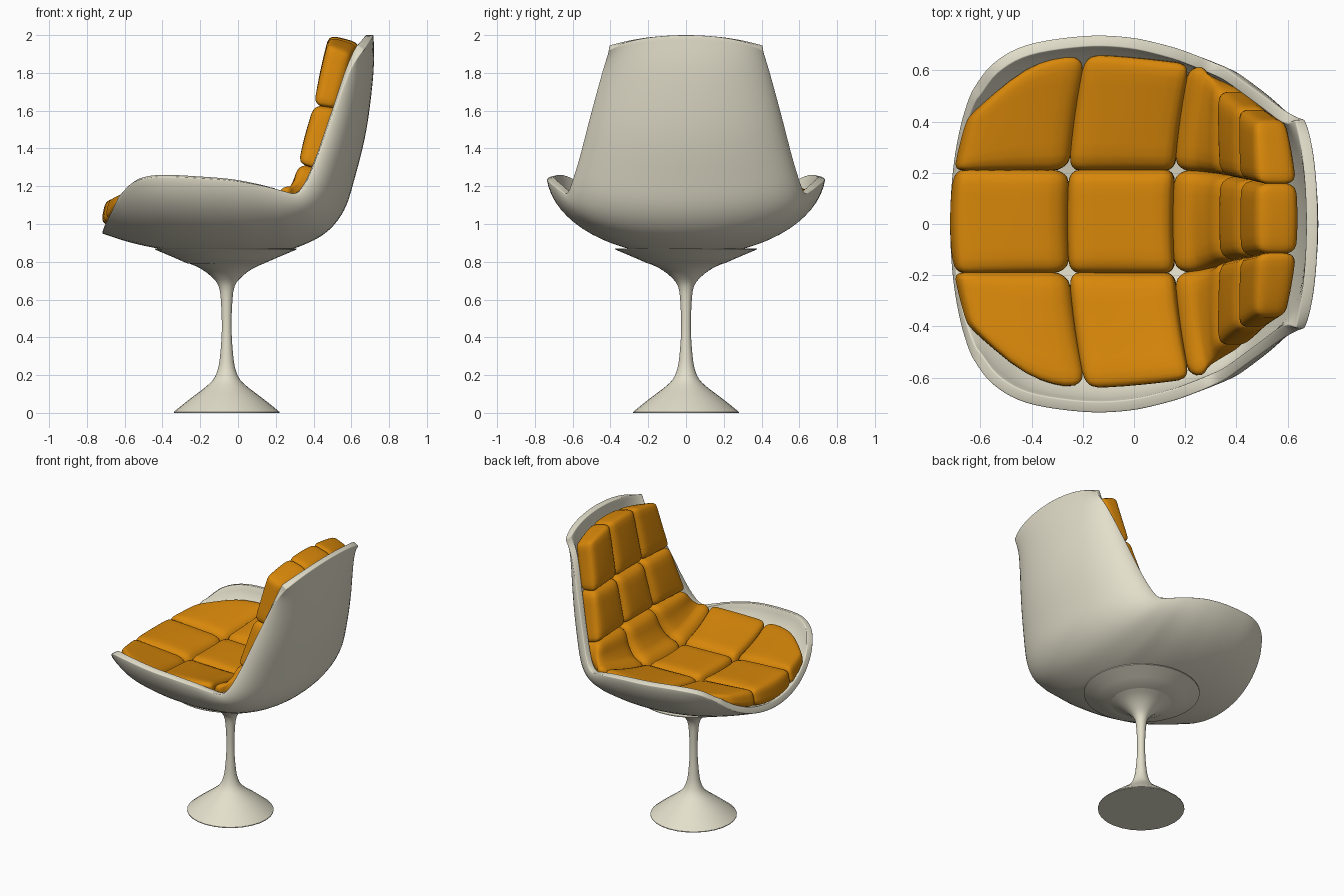
import bpy, bmesh, math
from mathutils import Vector

if "Cube" in bpy.data.objects:
    bpy.data.objects.remove(bpy.data.objects["Cube"], do_unlink=True)


def material(name, rgb):
    mat = bpy.data.materials.new(name)
    mat.use_nodes = True
    colour = (*rgb, 1)
    mat.diffuse_color = colour
    mat.node_tree.nodes["Principled BSDF"].inputs["Base Color"].default_value = colour
    return mat


cream = material("cream shell", (.77, .74, .60))
orange = material("orange fabric", (.69, .245, .003))


def finish(name, bm, mat, angle=180):
    mesh = bpy.data.meshes.new(name)
    bm.to_mesh(mesh)
    bm.free()
    mesh.materials.append(mat)
    obj = bpy.data.objects.new(name, mesh)
    bpy.context.collection.objects.link(obj)
    bpy.ops.object.select_all(action='DESELECT')
    obj.select_set(True)
    bpy.context.view_layer.objects.active = obj
    bpy.ops.object.shade_smooth_by_angle(angle=math.radians(angle))
    return obj


def spline(rows, s):
    """Smooth interpolation through a list of stations."""
    i = max(0, min(int(s), len(rows) - 2))
    f = s - i
    last = len(rows) - 1
    p, q, r, t = (rows[max(0, min(k, last))] for k in range(i - 1, i + 3))
    return [b + f / 2 * (c - a + f * (2*a - 5*b + 4*c - d + f * (3*(b - c) + d - a)))
            for a, b, c, d in zip(p, q, r, t)]


def grid_faces(bm, rows, closed=False):
    for a, b in zip(rows, rows[1:]):
        n = len(a)
        for j in range(n if closed else n - 1):
            k = (j + 1) % n
            bm.faces.new((a[j], b[j], b[k], a[k]))


# Shell: stations from front lip to top of back
# (spine x, spine z, rim x, rim y, rim z, sweep of the cross-section arc)
shell_stations = [
    (-.72, .95, -.635, .52, 1.14, .6),
    (-.58, .905, -.555, .625, 1.22, .8),
    (-.42, .87, -.42, .70, 1.25, .92),
    (-.20, .84, -.20, .735, 1.242, .94),
    (.02, .83, -.02, .73, 1.228, .95),
    (.18, .845, .14, .695, 1.2, .97),
    (.31, .875, .24, .66, 1.175, 1),
    (.46, .95, .31, .63, 1.165, 1),
    (.56, 1.07, .36, .605, 1.22, 1),
    (.62, 1.25, .42, .562, 1.36, 1),
    (.68, 1.5, .50, .505, 1.58, .97),
    (.717, 1.8, .595, .44, 1.82, .88),
    (.718, 2.0, .668, .407, 1.92, .78),
]
bm = bmesh.new()
rows = []
steps, half = 60, 16
for i in range(steps + 1):
    cx, cz, rx, ry, rz, sweep = spline(shell_stations,
                                       i / steps * (len(shell_stations) - 1))
    sweep *= math.pi / 2
    row = []
    for j in range(-half, half + 1):
        ang = j / half * sweep
        lift = (1 - math.cos(ang)) / (1 - math.cos(sweep))
        row.append(bm.verts.new((cx + (rx - cx) * lift,
                                 ry * math.sin(ang) / math.sin(sweep),
                                 cz + (rz - cz) * lift)))
    rows.append(row)
grid_faces(bm, rows)
shell = finish("seat_shell", bm, cream)
solid = shell.modifiers.new("thickness", 'SOLIDIFY')
solid.thickness = .045
solid.offset = 1
bevel = shell.modifiers.new("rounded_rim", 'BEVEL')
bevel.width = .016
bevel.segments = 3
bevel.limit_method = 'ANGLE'
bevel.angle_limit = math.radians(50)


# Pedestal and mounting flange: turned profiles (radius, height)
def lathe(name, profile, sides, centre_x):
    bm = bmesh.new()
    rows = []
    for r, z in profile:
        rows.append([bm.verts.new((centre_x + r * math.cos(2 * math.pi * k / sides),
                                   r * math.sin(2 * math.pi * k / sides), z))
                     for k in range(sides)])
    grid_faces(bm, rows, closed=True)
    bm.faces.new(rows[0])
    bm.faces.new(rows[-1])
    bmesh.ops.recalc_face_normals(bm, faces=bm.faces)
    return finish(name, bm, cream, 40)


stem = [(.28, .005), (.24, .038), (.18, .085), (.12, .13), (.072, .175), (.047, .23),
        (.035, .3), (.026, .43), (.029, .57), (.042, .67), (.085, .725), (.14, .765),
        (.195, .79)]
fine = [spline(stem, k / 3) for k in range(3 * len(stem) - 2)]
lathe("pedestal", [(.28, 0)] + fine + [(.195, .82)], 28, -.06)
lathe("mounting_flange", [(.2, .79), (.28, .825), (.375, .865), (.375, .87)], 40, -.065)

# Cushions: stations from front to top
# (face x, face z, underside x, underside z, half width, divider y, sideways shift,
#  then offsets at the outer edge: face x, underside x, face z, underside z)
pad_stations = [
    (-.70, 1.13, -.725, 1.0, .41, .20, .01, .07, .07, .03, .10),
    (-.49, 1.12, -.49, .95, .59, .20, .01, .07, .07, .07, .15),
    (-.26, 1.11, -.26, .92, .645, .20, .01, .07, .07, .08, .16),
    (.15, 1.10, .16, .91, .61, .20, .01, .07, .05, .11, .17),
    (.27, 1.16, .45, 1.0, .56, .185, .015, .02, -.14, .06, .14),
    (.33, 1.32, .56, 1.28, .50, .165, .022, -.01, -.12, 0, 0),
    (.41, 1.63, .62, 1.61, .43, .15, .022, -.01, -.10, 0, 0),
    (.485, 2.0, .64, 1.96, .38, .135, .022, -.01, -.045, -.05, -.06),
]
core_size = Vector((.2, .2, .08))
radius = .055


def pad_point(s, column, across, depth):
    (fx, fz, ux, uz, width, divider, shift,
     face_dx, under_dx, face_dz, under_dz) = spline(pad_stations, s)
    edges = (-width, -divider, divider, width)
    y = edges[column] + (edges[column + 1] - edges[column]) * across
    t = (y / width) ** 2
    face = Vector((fx + t * face_dx, y + shift, fz + t * face_dz))
    under = Vector((ux + t * under_dx, y + shift, uz + t * under_dz))
    return under.lerp(face, depth)


def cushion(name, start, end, column):
    bm = bmesh.new()
    bmesh.ops.create_cube(bm, size=2)
    bmesh.ops.subdivide_edges(bm, edges=bm.edges[:], cuts=11, use_grid_fill=True)
    for v in bm.verts:
        # Concentrate vertices near the edges and round them off
        p = Vector([math.sin(c * math.pi / 2) * d for c, d in zip(v.co, core_size)])
        core = Vector([max(radius - d, min(d - radius, c)) for c, d in zip(p, core_size)])
        p = core + (p - core).normalized() * radius
        a, b, c = (q / d for q, d in zip(p, core_size))
        if c > 0:
            c += .12 * (1 - a * a) * (1 - b * b)
        # A slight overlap closes the seams between neighbours
        v.co = pad_point(start + (end - start) * (1.01 * a + 1) / 2, column,
                         (1.02 * b + 1) / 2, (c + 1) / 2)
    bmesh.ops.recalc_face_normals(bm, faces=bm.faces)
    finish(name, bm, orange)


pad_rows = {"seat_front": (0, 2), "seat_middle": (2, 3), "seat_bend": (3, 5),
            "back_middle": (5, 6), "back_top": (6, 7)}
for row_name, (start, end) in pad_rows.items():
    for column, side in enumerate(("right", "centre", "left")):
        cushion(f"{row_name}_cushion_{side}", start, end, column)
